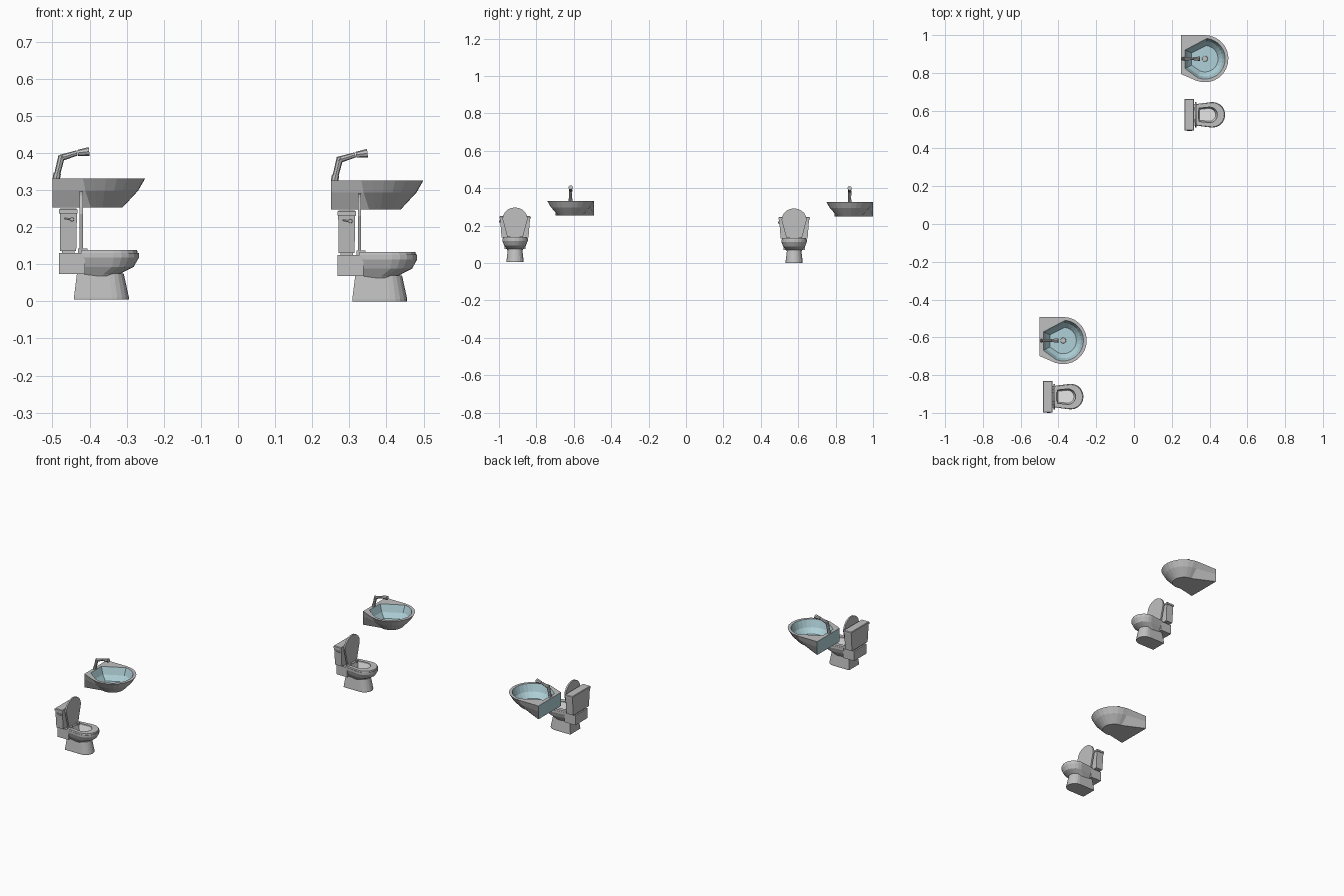
import bpy, bmesh, math
from mathutils import Vector

if "Cube" in bpy.data.objects:
    bpy.data.objects.remove(bpy.data.objects["Cube"])


def material(name, rgb):
    m = bpy.data.materials.new(name)
    m.diffuse_color = (*rgb, 1)
    m.use_nodes = True
    m.node_tree.nodes["Principled BSDF"].inputs["Base Color"].default_value = m.diffuse_color
    return m


GREY = material("ceramic grey", (0.53, 0.53, 0.53))
BLUE = material("pale blue basin", (0.43, 0.64, 0.69))
WHITE = material("white bowl interior", (0.88, 0.88, 0.88))
OFFSET = Vector((0.75, 1.492, -0.005))   # second set relative to the first
CY = -0.914                              # toilet centre line
SX, SY = -0.375, -0.617                  # basin centre


def loft(name, rings, bands=None, caps=(0, 0), mats=(GREY,), closed=False, rule=None):
    """Skin a list of equal-length rings, cap the ends, make both copies."""
    bm = bmesh.new()
    vs = [[bm.verts.new(p) for p in r] for r in rings]
    n = len(rings[0])
    pairs = list(zip(vs, vs[1:]))
    if closed:
        pairs.append((vs[-1], vs[0]))
    for k, (a, b) in enumerate(pairs):
        for i in range(n):
            j = (i + 1) % n
            f = bm.faces.new((a[i], a[j], b[j], b[i]))
            f.material_index = bands[k] if bands else 0
    if not closed:
        bm.faces.new(vs[0][::-1]).material_index = caps[0]
        bm.faces.new(vs[-1]).material_index = caps[1]
    bmesh.ops.recalc_face_normals(bm, faces=bm.faces)
    bm.normal_update()
    if rule:
        for f in bm.faces:
            rule(f)
    me = bpy.data.meshes.new(name)
    bm.to_mesh(me)
    bm.free()
    for m in mats:
        me.materials.append(m)
    for tag, off in (("left", Vector()), ("right", OFFSET)):
        ob = bpy.data.objects.new(f"{name}_{tag}", me)
        ob.location = off
        bpy.context.collection.objects.link(ob)


def outline(xb, xf, hw, back=0.85, n=10, a=None):
    """Flat-backed, round-fronted plan shape as (x, y) pairs."""
    a = a or min(hw, (xf - xb) * 0.6)
    pts = [(xb, hw * back)]
    for i in range(n + 1):
        t = math.pi / 2 - math.pi * i / n
        pts.append((xf - a + a * math.cos(t), hw * math.sin(t)))
    return pts + [(xb, -hw * back)]


def plan(z, xb, xf, hw, **kw):
    return [(x, CY + y, z) for x, y in outline(xb, xf, hw, **kw)]


def rect(z, x0, x1, y0, y1):
    return [(x0, y0, z), (x1, y0, z), (x1, y1, z), (x0, y1, z)]


def box(name, x0, x1, y0, y1, z0, z1):
    loft(name, [rect(z0, x0, x1, y0, y1), rect(z1, x0, x1, y0, y1)])


def bar(name, p0, p1, r0, r1, sides=8):
    """Tapered round bar between two points."""
    p0, p1 = Vector(p0), Vector(p1)
    q = (p1 - p0).to_track_quat('Z', 'Y')
    ring = lambda c, r: [c + q @ Vector((r * math.cos(2 * math.pi * i / sides),
                                         r * math.sin(2 * math.pi * i / sides), 0))
                         for i in range(sides)]
    loft(name, [ring(p0, r0), ring(p1, r1)])


# Basin: two wall corners stay put while the round front tapers
def basin_ring(z, r, c1, c2, start=90, n=14):
    pts = [(SX + c1[0], SY + c1[1], z)]
    for i in range(n + 1):
        t = math.radians(start + (-110 - start) * i / n)
        pts.append((SX + r * math.cos(t), SY + r * math.sin(t), z))
    return pts + [(SX + c2[0], SY + c2[1], z)]


def blue_wall(f):
    if f.normal.x < -0.95:
        f.material_index = 1


C1, C2 = (-0.125, 0.125), (-0.125, -0.082)
I1, I2 = (-0.105, 0.046), (-0.105, -0.052)
scaled = lambda c, s: (c[0] * s, c[1] * s)
loft("basin", [
    basin_ring(0.253, 0.064, C1, C2),
    basin_ring(0.298, 0.106, C1, C2),
    basin_ring(0.331, 0.125, C1, C2),
    basin_ring(0.331, 0.108, I1, I2, 84),
    basin_ring(0.290, 0.094, scaled(I1, 0.86), scaled(I2, 0.86), 84),
    basin_ring(0.262, 0.070, scaled(I1, 0.66), scaled(I2, 0.66), 84),
], bands=[0, 0, 0, 1, 1], caps=(0, 1), mats=(GREY, BLUE), rule=blue_wall)
bar("drain", (SX, SY, 0.261), (SX, SY, 0.266), 0.016, 0.014, 12)

# Tap: collar, stem, arm and spout head
bar("tap_collar", (-0.490, SY, 0.329), (-0.487, SY, 0.345), 0.010, 0.010)
bar("tap_stem", (-0.488, SY, 0.340), (-0.475, SY, 0.392), 0.008, 0.009)
bar("tap_arm", (-0.479, SY, 0.386), (-0.434, SY, 0.400), 0.009, 0.007)
bar("tap_head", (-0.432, SY, 0.400), (-0.401, SY, 0.404), 0.008, 0.012)

# Toilet pedestal with a thin foot
loft("pedestal", [
    plan(0.005, -0.442, -0.294, 0.046, back=1),
    plan(0.011, -0.442, -0.294, 0.046, back=1),
    plan(0.075, -0.434, -0.308, 0.038, back=1),
])

# Toilet bowl, outside up and over the rim into the white interior
loft("bowl", [
    plan(0.068, -0.432, -0.324, 0.040),
    plan(0.074, -0.428, -0.318, 0.044),
    plan(0.093, -0.420, -0.281, 0.058),
    plan(0.118, -0.416, -0.267, 0.068),
    plan(0.131, -0.416, -0.267, 0.068),
    plan(0.131, -0.409, -0.306, 0.043),
    plan(0.095, -0.402, -0.318, 0.034),
], bands=[0, 0, 0, 0, 0, 1], caps=(0, 1), mats=(GREY, WHITE))

# Seat ring
loft("seat", [
    plan(0.130, -0.422, -0.270, 0.066),
    plan(0.138, -0.422, -0.272, 0.064),
    plan(0.138, -0.409, -0.309, 0.041),
    plan(0.130, -0.409, -0.309, 0.041),
], closed=True)

# Raised seat cover
cover = outline(0.139, 0.297, 0.067, back=0.62, n=10, a=0.062)
loft("seat_cover", [[(x, CY + y, z) for z, y in cover] for x in (-0.427, -0.418)])

# Hinges either side of the cover foot
for label, s in (("front", -1), ("back", 1)):
    y = CY + s * 0.032
    box(f"hinge_{label}", -0.431, -0.406, y - 0.009, y + 0.009, 0.129, 0.142)

# Shelf behind the bowl and the neck that carries the tank
box("tank_shelf", -0.482, -0.412, CY - 0.057, CY + 0.057, 0.074, 0.130)
box("tank_neck", -0.474, -0.440, CY - 0.050, CY + 0.050, 0.128, 0.138)

# Tank, slightly wider at the top, with its cover
loft("tank", [
    rect(0.136, -0.479, -0.436, CY - 0.072, CY + 0.072),
    rect(0.238, -0.480, -0.434, CY - 0.080, CY + 0.080),
])
loft("tank_cover", [
    rect(0.237, -0.482, -0.432, CY - 0.084, CY + 0.084),
    rect(0.247, -0.482, -0.432, CY - 0.084, CY + 0.084),
    rect(0.250, -0.479, -0.435, CY - 0.081, CY + 0.081),
])

# Flush lever on the side of the tank
bar("lever_pivot", (-0.447, CY - 0.074, 0.221), (-0.447, -1.0, 0.221), 0.006, 0.005)
bar("flush_lever", (-0.468, -0.996, 0.224), (-0.444, -0.996, 0.220), 0.003, 0.004, 6)
